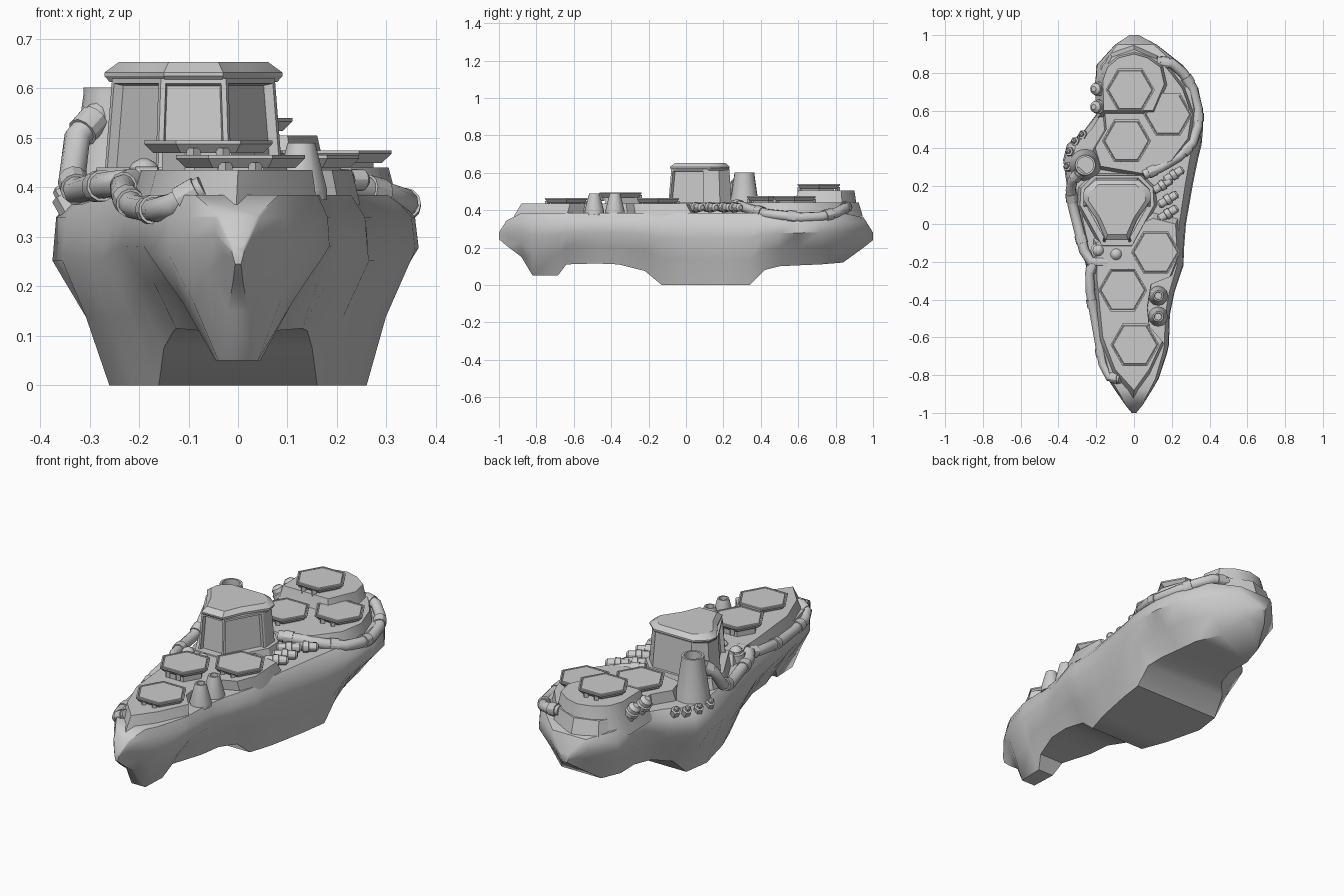
import bpy, bmesh, math
from mathutils import Vector

if "Cube" in bpy.data.objects:
    bpy.data.objects.remove(bpy.data.objects["Cube"])

grey = bpy.data.materials.new("hull_grey")
grey.diffuse_color = (0.6, 0.6, 0.6, 1)
grey.use_nodes = True
grey.node_tree.nodes["Principled BSDF"].inputs["Base Color"].default_value = grey.diffuse_color


def shade(ob, angle):
    bpy.ops.object.select_all(action='DESELECT')
    ob.select_set(True)
    bpy.context.view_layer.objects.active = ob
    if ob.type == 'CURVE':
        bpy.ops.object.convert(target='MESH')
    bpy.ops.object.shade_smooth_by_angle(angle=math.radians(angle))


def finish(name, bm, angle=30):
    bmesh.ops.recalc_face_normals(bm, faces=bm.faces)
    me = bpy.data.meshes.new(name)
    bm.to_mesh(me)
    bm.free()
    me.materials.append(grey)
    ob = bpy.data.objects.new(name, me)
    bpy.context.collection.objects.link(ob)
    shade(ob, angle)
    return ob


def loft(bm, rings):
    """Skin a list of equal-length closed rings and cap the ends."""
    vs = [[bm.verts.new(p) for p in r] for r in rings]
    n = len(vs[0])
    faces = []
    for a, b in zip(vs, vs[1:]):
        for i in range(n):
            j = (i + 1) % n
            faces.append(bm.faces.new((a[i], a[j], b[j], b[i])))
    bm.faces.new(vs[0])
    bm.faces.new(vs[-1])
    return faces


def scaled(pts, s, z):
    cx = sum(p[0] for p in pts) / len(pts)
    cy = sum(p[1] for p in pts) / len(pts)
    return [(cx + (x - cx) * s, cy + (y - cy) * s, z) for x, y in pts]


def prism(name, pts, levels, angle=30):
    """Outline stacked at (scale, height) levels."""
    bm = bmesh.new()
    loft(bm, [scaled(pts, s, z) for s, z in levels])
    return finish(name, bm, angle)


def turned(name, loc, profile, sides=16, axis=(0, 0, 1), size=1):
    """Lathe of (radius, height) points about an axis through loc."""
    bm = bmesh.new()
    q = Vector((0, 0, 1)).rotation_difference(Vector(axis))
    rings = []
    for r, h in profile:
        rings.append([Vector(loc) + size * (q @ Vector((r * math.cos(math.tau * i / sides),
                      r * math.sin(math.tau * i / sides), h))) for i in range(sides)])
    loft(bm, rings)
    return finish(name, bm)


# Hull stations: y, left and right beam, left and right bottom width, bottom height
stations = [
    (-1.0, .012, .012, .006, .006, .245), (-.96, .045, .045, .01, .01, .21),
    (-.88, .1, .095, .02, .02, .15), (-.82, .14, .13, .04, .04, .05),
    (-.685, .18, .175, .045, .045, .05), (-.64, .19, .185, .07, .07, .11),
    (-.48, .215, .19, .125, .13, .115), (-.36, .235, .215, .13, .14, .11),
    (-.22, .255, .262, .15, .15, .075), (-.13, .275, .265, .16, .16, 0),
    (0, .305, .275, .21, .2, 0), (.2, .355, .31, .26, .24, 0),
    (.34, .375, .338, .24, .26, 0), (.42, .355, .358, .22, .26, .08),
    (.5, .26, .365, .15, .24, .10), (.6, .185, .365, .12, .22, .105),
    (.72, .205, .34, .13, .2, .11), (.84, .2, .26, .1, .13, .12),
    (.95, .1, .12, .05, .05, .2), (1.0, .025, .025, .015, .015, .24)]
rings = []
for y, xl, xr, bl, br, zb in stations:
    zd = min(.385, .28 + (1 - abs(y)) * 1.6)
    zs = min(.34, zd - .005)
    zw = zb + .74 * (zs - zb)

    def side(x, b):
        return [(b, zb), (b + .5 * (x - b), zb + .55 * (zw - zb)),
                (x, zw), (x * .98, zs), (x * .87, zd)]
    ring = [(x, y, z) for x, z in side(xr, br)]
    ring += [(-x, y, z) for x, z in reversed(side(xl, bl))]
    rings.append(ring)
bm = bmesh.new()
loft(bm, rings)
finish("hull", bm, 45)

# Raised decks with sloping sides
prism("front_deck", [(0, -.88), (.08, -.77), (.15, -.62), (.08, -.54), (.07, -.44), (.09, -.32),
                     (.19, -.28), (.23, -.18), (.22, 0), (.1, .03), (-.2, -.1), (-.195, -.3),
                     (-.165, -.6), (-.1, -.77)], [(1.09, .365), (1, .435)])
prism("rear_deck", [(.05, .26), (.2, .33), (.29, .45), (.31, .58), (.26, .72), (.2, .8),
                    (.14, .87), (0, .93), (-.12, .89), (-.17, .8), (-.165, .66), (-.15, .5),
                    (-.21, .4), (-.18, .3)], [(1.05, .365), (.98, .44)])
prism("stern_platform", [(-.16, .6), (.1, .6), (.16, .74), (.14, .83), (.07, .88), (0, .9),
                         (-.08, .88), (-.14, .83), (-.165, .76)],
      [(1.27, .345), (1.1, .43), (1, .505)], 35)

# Hexagonal pads with a sunken rim and small feet
for x, y, z in [(-.02, .71, .54), (.18, .58, .475), (-.04, .44, .475),
                (.115, -.15, .465), (-.06, -.35, .495), (.005, -.64, .465)]:
    hexa = [(x + .13 * math.cos(k * math.pi / 3), y + .13 * math.sin(k * math.pi / 3))
            for k in range(6)]
    prism("hex_pad", hexa, [(.85, z - .026), (1, z - .007), (1, z), (.94, z),
                            (.93, z - .004), (.9, z - .004), (.88, z)])
    prism("pad_pedestal", hexa, [(.72, z - .07), (.72, z - .02)])
    for sx in (-.03, .03):
        for sy in (-.1, .1):
            turned("pad_foot", (x + sx, y + sy, z - .045), [(.014, 0), (.014, .03)], 4)

# Bridge tower with recessed windows
plan = [(-.16, -.09), (-.02, -.09), (.085, .1), (.08, .18), (.02, .24), (-.2, .24),
        (-.26, .18), (-.265, .1)]
prism("tower_plinth", plan, [(1.22, .375), (1.12, .44)])
bm = bmesh.new()
walls = loft(bm, [scaled(plan, 1.03, .42), scaled(plan, .94, .62)])
bmesh.ops.recalc_face_normals(bm, faces=bm.faces)
windows = [walls[0], walls[1], walls[7]]
bmesh.ops.inset_individual(bm, faces=windows, thickness=.014, depth=0)
bmesh.ops.inset_individual(bm, faces=windows, thickness=.004, depth=-.02)
finish("tower", bm)

# Overhanging roof, pinched towards the front
roof = [(-.15, -.085), (-.03, -.085), (.015, .02), (.09, .13), (.085, .18), (.025, .232),
        (-.205, .232), (-.265, .18), (-.27, .13), (-.195, .02)]
prism("tower_roof", roof, [(.94, .613), (1, .625), (1, .632), (.84, .653)])

# Funnel and deck vents, open at the top
turned("funnel", (-.258, .312, 0), [(.085, .375), (.077, .43), (.054, .59), (.054, .602),
                                     (.043, .602), (.043, .54)], 20)
for y in (-.38, -.49):
    turned("deck_vent", (.128, y, 0), [(.052, .375), (.052, .395), (.028, .49), (.02, .49),
                                       (.018, .44)], 12, size=1)


# Pipes with collars at their bends
def pipe(pts, r=.027):
    cu = bpy.data.curves.new("pipe", 'CURVE')
    cu.dimensions = '3D'
    cu.bevel_depth = r
    cu.bevel_resolution = 3
    cu.use_fill_caps = True
    sp = cu.splines.new('POLY')
    sp.points.add(len(pts) - 1)
    for p, c in zip(sp.points, pts):
        p.co = (*c, 1)
    ob = bpy.data.objects.new("pipe", cu)
    bpy.context.collection.objects.link(ob)
    cu.materials.append(grey)
    shade(ob, 50)
    for a, b in zip(pts[:-1:2], pts[1::2]):
        a, b = Vector(a), Vector(b)
        turned("pipe_collar", (a + b) / 2, [(r + .005, -.022), (r + .005, .022)], 12, b - a)


pipe([(.05, .26, .43), (.14, .3, .42), (.24, .36, .4), (.31, .43, .38), (.338, .52, .37),
      (.338, .61, .36), (.31, .72, .365), (.26, .8, .385), (.2, .85, .41), (.12, .86, .42)])
pipe([(-.07, -.82, .4), (-.13, -.81, .365), (-.165, -.74, .355), (-.185, -.62, .355),
      (-.21, -.48, .36), (-.232, -.36, .385), (-.235, -.26, .4), (-.21, -.2, .41)], .025)
pipe([(-.14, -.2, .41), (-.23, -.2, .41), (-.265, -.14, .405), (-.295, -.02, .4),
      (-.325, .1, .39), (-.335, .18, .42), (-.325, .23, .5), (-.28, .28, .55)])

# Domed caps, leaning canisters and side cylinders
for x, y in [(-.19, -.14), (-.095, -.16)]:
    turned("domed_cap", (x, y, .425), [(.04, -.06), (.04, 0), (.03, .004), (.03, .014),
                                       (.022, .026), (.008, .033)], 12)
for y in (.62, .715):
    turned("canister", (-.18, y, .43), [(.024, -.06), (.024, 0), (.032, .004), (.032, .02),
                                        (.026, .024), (.026, .04), (.012, .053)],
           12, (-.5, 0, .8), 1.2)
for x, y in [(.15, .205), (.21, .26), (.18, .13), (.18, .055)]:
    turned("side_cylinder", (x, y, .415), [(.012, -.06), (.022, -.05), (.022, -.015),
                                           (.028, -.013), (.028, .013), (.022, .015),
                                           (.022, .05), (.012, .06)], 12, (.8, .5, 0))

# Bolts along the left shoulder
for x, y in [(-.345, .3), (-.335, .38), (-.305, .435), (-.265, .47)]:
    turned("deck_bolt", (x, y, .365), [(.024, -.02), (.024, .02), (.014, .022), (.014, .035),
                                       (.006, .042)], 6, (-.5, .2, .9))
